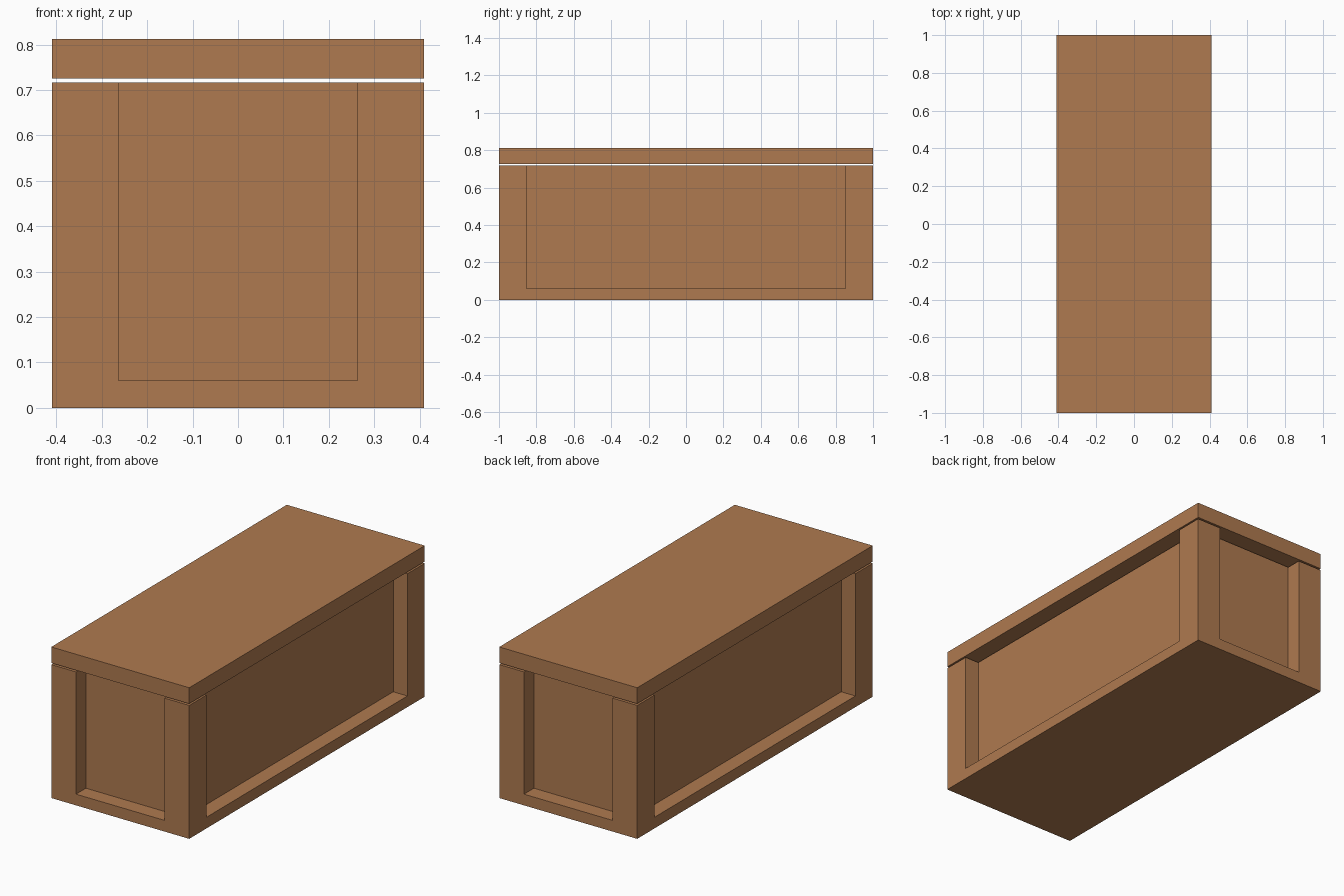
import bpy, bmesh

if "Cube" in bpy.data.objects:
    bpy.data.objects.remove(bpy.data.objects["Cube"])

X, Y = 0.41, 1.0            # outer half sizes
POST = 0.147                # corner post width
DEPTH = 0.084               # panel recess depth
BASE_TOP, BODY_TOP = 0.06, 0.717
LID_BOTTOM, LID_TOP = 0.726, 0.812

wood = bpy.data.materials.new("brown wood")
wood.diffuse_color = (0.43, 0.195, 0.08, 1)
wood.use_nodes = True
wood.node_tree.nodes["Principled BSDF"].inputs["Base Color"].default_value = wood.diffuse_color


def prism(name, outline, z0, z1):
    """Extrude a plan outline from z0 up to z1."""
    bm = bmesh.new()
    face = bm.faces.new([bm.verts.new((x, y, z0)) for x, y in outline])
    out = bmesh.ops.extrude_face_region(bm, geom=[face])
    verts = [g for g in out["geom"] if isinstance(g, bmesh.types.BMVert)]
    bmesh.ops.translate(bm, verts=verts, vec=(0, 0, z1 - z0))
    bmesh.ops.recalc_face_normals(bm, faces=bm.faces)
    mesh = bpy.data.meshes.new(name)
    bm.to_mesh(mesh)
    bm.free()
    mesh.materials.append(wood)
    obj = bpy.data.objects.new(name, mesh)
    bpy.context.collection.objects.link(obj)
    return obj


rect = [(X, -Y), (X, Y), (-X, Y), (-X, -Y)]

# Bottom board and lid slab (lid floats just above the body)
prism("base_board", rect, 0, BASE_TOP)
prism("lid", rect, LID_BOTTOM, LID_TOP)

# Body: corner posts with recessed panels between, one quarter mirrored around
quarter = [(X - DEPTH, Y - POST), (X, Y - POST), (X, Y),
           (X - POST, Y), (X - POST, Y - DEPTH)]
outline = []
for sx, sy in ((1, 1), (-1, 1), (-1, -1), (1, -1)):
    pts = quarter if sx * sy > 0 else quarter[::-1]
    outline += [(sx * x, sy * y) for x, y in pts]
prism("posts_and_panels", outline, BASE_TOP, BODY_TOP)
